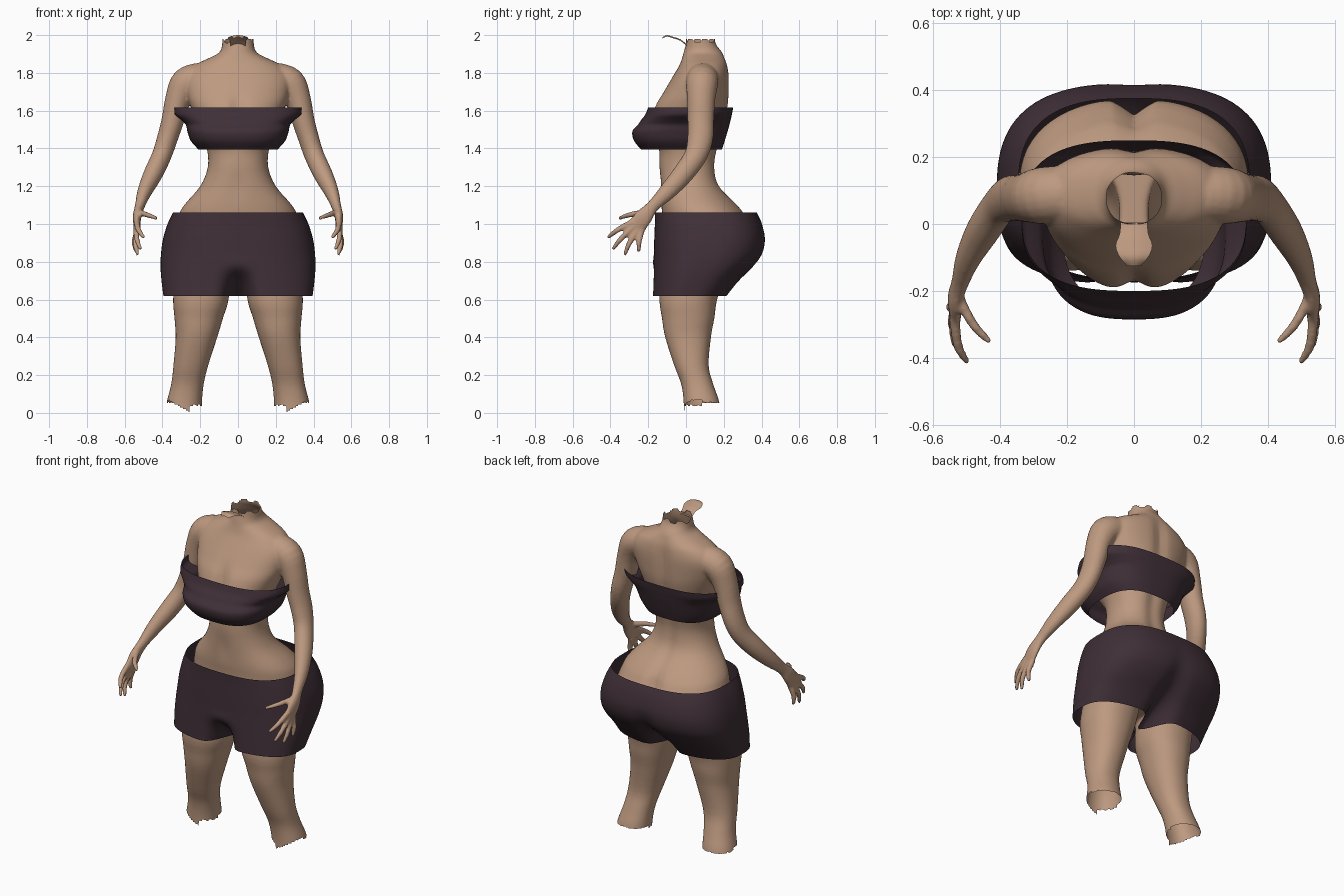
import bpy, bmesh, math
from mathutils import Vector

if "Cube" in bpy.data.objects:
    bpy.data.objects.remove(bpy.data.objects["Cube"])


def material(name, rgb):
    m = bpy.data.materials.new(name)
    m.use_nodes = True
    color = (*rgb, 1)
    m.diffuse_color = color
    bsdf = m.node_tree.nodes["Principled BSDF"]
    bsdf.inputs["Base Color"].default_value = color
    bsdf.inputs["Roughness"].default_value = 0.8
    return m


SKIN = material("warm skin", (0.51, 0.32, 0.215))
CLOTH = material("dark plum cloth", (0.05, 0.029, 0.038))


def smooth_rows(rows, steps=4):
    """Catmull-Rom interpolation between rows of numbers."""
    out = []
    for i in range(len(rows) - 1):
        a, b = rows[max(i - 1, 0)], rows[i]
        c, d = rows[i + 1], rows[min(i + 2, len(rows) - 1)]
        for k in range(steps):
            t = k / steps
            out.append([q + t / 2 * (r - p + t * (2 * p - 5 * q + 4 * r - s + t * (3 * (q - r) + s - p)))
                        for p, q, r, s in zip(a, b, c, d)])
    return out + [list(rows[-1])]


def bridge(bm, rings, cap):
    """Skin a list of point rings with quads."""
    loops = [[bm.verts.new(p) for p in ring] for ring in rings]
    n = len(loops[0])
    faces = []
    for lo, hi in zip(loops, loops[1:]):
        for i in range(n):
            j = (i + 1) % n
            faces.append(bm.faces.new((lo[i], lo[j], hi[j], hi[i])))
    if cap:
        faces += [bm.faces.new(loops[0]), bm.faces.new(loops[-1])]
    bmesh.ops.recalc_face_normals(bm, faces=faces)


def stack(bm, rows, cap=True, power=2.2, n=64, groove=0.06):
    """Loft of level rings: z, centre x, half width, front y, back y, front groove, back groove."""
    rings = []
    for z, cx, hw, yf, yb, gf, gb in smooth_rows(rows):
        ring = []
        for i in range(n):
            a = math.tau * i / n
            c, s = math.cos(a), math.sin(a)
            r = (abs(c) ** power + abs(s) ** power) ** (-1 / power)
            x = hw * r * c
            y = (yf + yb) / 2 + (yb - yf) / 2 * r * s
            dip = math.exp(-(x / groove) ** 2)
            y += dip * (gf if s < 0 else -gb) * min(1, abs(s) * 2)
            ring.append((cx + x, y, z))
        rings.append(ring)
    bridge(bm, rings, cap)


def tube(bm, rows, side=1, n=20):
    """Limb along a path: x, y, z, radius across x, radius across the other way."""
    rows = smooth_rows(rows)
    pts = [Vector((side * r[0], r[1], r[2])) for r in rows]
    rings = []
    for i, (p, r) in enumerate(zip(pts, rows)):
        t = (pts[min(i + 1, len(pts) - 1)] - pts[max(i - 1, 0)]).normalized()
        u = Vector((1, 0, 0))
        u = (u - t * u.dot(t)).normalized()
        v = t.cross(u)
        rings.append([p + u * r[3] * math.cos(math.tau * k / n) + v * r[4] * math.sin(math.tau * k / n)
                      for k in range(n)])
    bridge(bm, rings, True)


def finish(bm, name, mat):
    for f in bm.faces:
        f.smooth = True
    me = bpy.data.meshes.new(name)
    bm.to_mesh(me)
    bm.free()
    me.materials.append(mat)
    ob = bpy.data.objects.new(name, me)
    bpy.context.collection.objects.link(ob)
    return ob


# Torso from neck to pelvis
bm = bmesh.new()
stack(bm, [
    (2.03, 0, .085, 0, .155, 0, 0),
    (1.96, 0, .083, 0, .155, 0, 0),
    (1.91, 0, .097, -.012, .19, 0, 0),
    (1.88, 0, .15, -.02, .207, 0, .005),
    (1.84, 0, .23, -.035, .222, 0, .01),
    (1.78, 0, .28, -.07, .23, 0, .015),
    (1.7, 0, .275, -.12, .23, .005, .015),
    (1.62, 0, .25, -.17, .225, .025, .015),
    (1.5, 0, .2, -.2, .2, .03, .015),
    (1.4, 0, .165, -.143, .172, 0, .015),
    (1.3, 0, .16, -.14, .157, 0, .012),
    (1.2, 0, .2, -.135, .18, .005, .012),
    (1.1, 0, .285, -.13, .275, 0, .015),
    (1.04, 0, .315, -.125, .32, 0, .03),
    (.92, 0, .34, -.12, .375, 0, .05),
    (.8, 0, .335, -.12, .33, 0, .05),
    (.72, 0, .27, -.09, .2, 0, .03)], groove=.04)

for side in (-1, 1):
    # Thigh, knee and upper calf
    stack(bm, [(z, side * cx, hw, yf, yb, 0, 0) for z, cx, hw, yf, yb in (
        (.85, .18, .14, -.11, .25),
        (.62, .195, .148, -.14, .17),
        (.5, .208, .128, -.127, .15),
        (.4, .22, .11, -.11, .132),
        (.25, .25, .092, -.062, .12),
        (.15, .268, .086, -.025, .145),
        (.05, .285, .094, -.012, .178),
        (-.05, .292, .1, -.012, .18))], n=40)
    # Arm from shoulder to palm
    tube(bm, [
        (.2, .09, 1.775, .08, .085),
        (.275, .085, 1.745, .083, .085),
        (.318, .08, 1.66, .068, .075),
        (.345, .078, 1.55, .06, .07),
        (.375, .075, 1.45, .055, .068),
        (.405, .05, 1.36, .052, .06),
        (.452, -.02, 1.26, .05, .055),
        (.495, -.1, 1.17, .038, .045),
        (.52, -.175, 1.095, .026, .033),
        (.535, -.225, 1.035, .022, .047),
        (.532, -.275, .97, .016, .05)], side)
    # Fingers and thumb as knuckle, middle, tip
    for knuckle, tip in (((.53, -.305, .997), (.497, -.414, .927)),
                         ((.533, -.285, .975), (.515, -.388, .865)),
                         ((.533, -.26, .96), (.53, -.325, .835)),
                         ((.532, -.235, .955), (.54, -.25, .85)),
                         ((.515, -.225, 1.06), (.428, -.355, 1.03))):
        k, t = Vector(knuckle), Vector(tip)
        mid = k.lerp(t, .5) + Vector((.012, -.006, .004))
        base = k.lerp(t, -.2)
        tube(bm, [(*base, .016, .017), (*mid, .015, .015), (*t, .010, .010)], side, 12)

# Fuse the body parts into one smooth surface
rough = finish(bm, "body_blockout", SKIN)
fuse = rough.modifiers.new("fuse", 'REMESH')
fuse.mode = 'VOXEL'
fuse.voxel_size = 0.008
soften = rough.modifiers.new("soften", 'SMOOTH')
soften.factor = 0.5
soften.iterations = 5
bpy.context.view_layer.update()
fused = rough.evaluated_get(bpy.context.evaluated_depsgraph_get())
bm = bmesh.new()
bm.from_mesh(fused.to_mesh())
fused.to_mesh_clear()
bpy.data.objects.remove(rough)


def trimmed(p):
    """Ragged open ends at the neck and below the knees."""
    if p.z > 1.9:
        return p.z > 1.972 + .012 * math.sin(6 * math.atan2(p.y - .08, p.x))
    if p.z < .1:
        ax = abs(p.x)
        if p.y > .085:
            return p.z < .055
        return p.z < (.56 * (ax - .255) + .004 if ax > .255 else .04)
    return False


bmesh.ops.delete(bm, geom=[f for f in bm.faces if trimmed(f.calc_center_median())], context='FACES')
finish(bm, "body", SKIN)

# Thin curled flap at the front of the neck
bm = bmesh.new()
rows = smooth_rows([(.005, 1.95, .04), (-.03, 1.978, .043), (-.065, 1.99, .055),
                    (-.1, 2.0, .042), (-.125, 1.99, .02)], 3)
grid = [[bm.verts.new((hw * u / 3, y, z - .008 * (u / 3) ** 2)) for u in range(-3, 4)] for y, z, hw in rows]
for a, b in zip(grid, grid[1:]):
    for i in range(6):
        bm.faces.new((a[i], b[i], b[i + 1], a[i + 1]))
finish(bm, "neck_flap", SKIN)

# Strapless band top
bm = bmesh.new()
stack(bm, [
    (1.618, 0, .335, -.2, .25, 0, 0),
    (1.58, 0, .334, -.215, .243, 0, 0),
    (1.55, 0, .3, -.238, .236, 0, 0),
    (1.525, 0, .276, -.255, .23, 0, 0),
    (1.49, 0, .268, -.284, .22, 0, 0),
    (1.44, 0, .25, -.275, .205, 0, 0),
    (1.395, 0, .21, -.238, .19, 0, 0)], cap=False, power=2.7, n=96)
finish(bm, "band_top", CLOTH)

# Loose shorts, pinched between the legs
bm = bmesh.new()
stack(bm, [
    (1.06, 0, .345, -.165, .375, 0, 0),
    (1.0, 0, .373, -.165, .402, 0, 0),
    (.92, 0, .397, -.168, .42, 0, .005),
    (.84, 0, .408, -.17, .405, 0, .02),
    (.77, 0, .41, -.173, .355, .005, .05),
    (.7, 0, .405, -.176, .285, .09, .11),
    (.62, 0, .395, -.18, .22, .19, .18)], cap=False, power=2.7, n=128)
finish(bm, "shorts", CLOTH)
